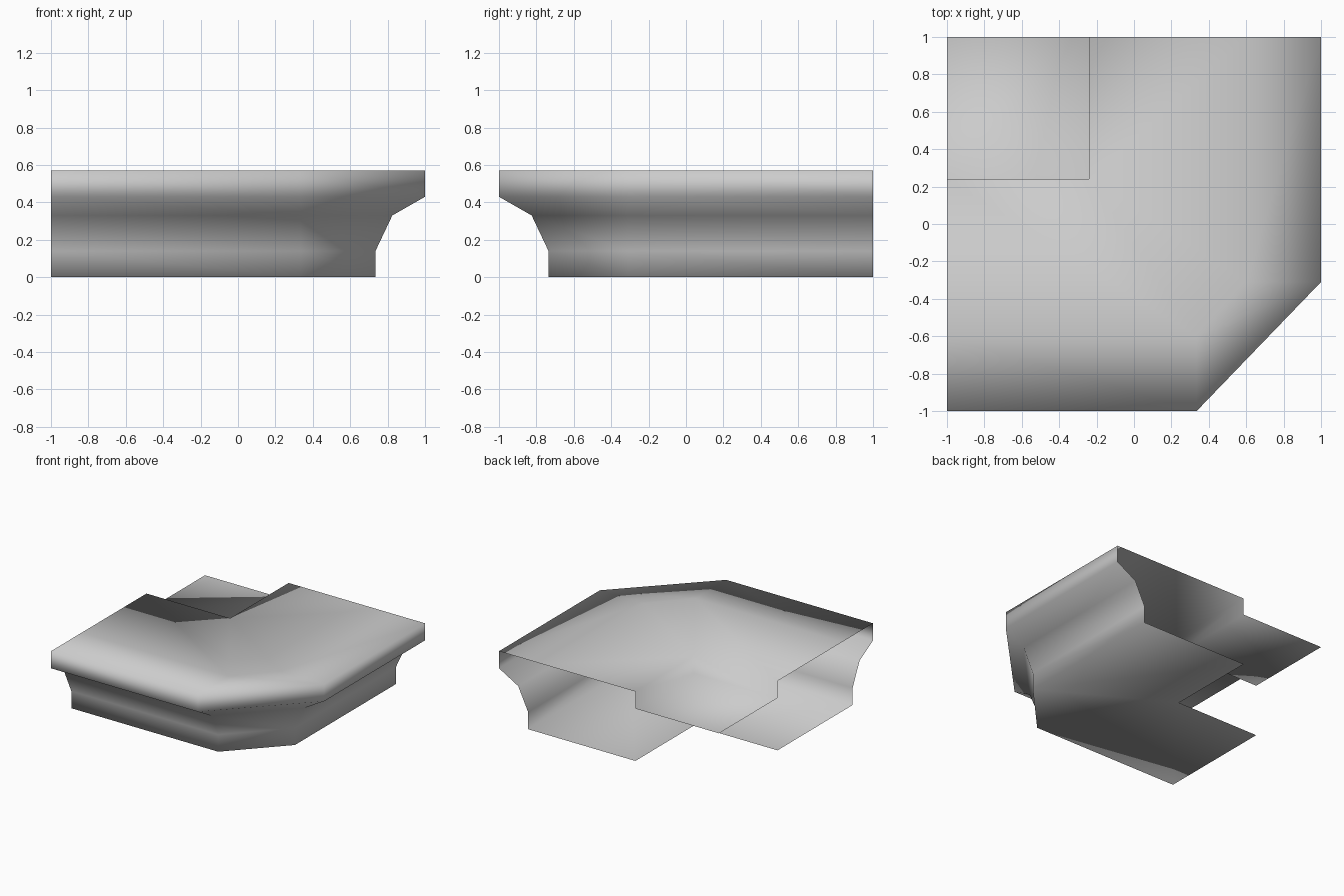
import bpy
import bmesh

cube = bpy.data.objects.get("Cube")
if cube:
    bpy.data.objects.remove(cube, do_unlink=True)

INNER = -0.24            # distance of the inner edge from the centre
CUT_X, CUT_Y = 0.335, -0.31   # where the corner chamfer starts and ends

# Moulding profile: (distance outward, height), from inner lip over the top to the base
profile = [(INNER, 0.43), (INNER, 0.57), (0.6, 0.57), (1, 0.57), (1, 0.43),
           (0.825, 0.33), (0.735, 0.14), (0.735, 0), (INNER, 0)]


def stations(r, z):
    """Points of one profile corner along the front arm, chamfer and side arm."""
    if r == INNER:
        first = second = (r, -r, z)
    else:
        first, second = (CUT_X, -r, z), (r, CUT_Y, z)
    return [(-1, -r, z), first, second, (r, 1, z)]


bm = bmesh.new()
rows = [[bm.verts.new(p) for p in stations(r, z)] for r, z in profile]

# Swept moulding
for upper, lower in zip(rows, rows[1:]):
    for s in range(3):
        bm.faces.new((upper[s], lower[s], lower[s + 1], upper[s + 1]))

# Recessed square ledge in the inner corner
lip = rows[0]
back_corner = bm.verts.new((-1, 1, profile[0][1]))
bm.faces.new((lip[0], lip[1], lip[3], back_corner))

# Join the chamfer points that meet at the inner corner
bmesh.ops.remove_doubles(bm, verts=bm.verts, dist=0.0001)
bmesh.ops.dissolve_degenerate(bm, edges=bm.edges, dist=0.0001)

# Smooth shading, with a crisp mitre across the top
for face in bm.faces:
    face.smooth = True
for edge in bm.edges:
    ends = sorted(edge.verts, key=lambda v: v.co.x)
    on_top = all(v.co.z > 0.56 for v in ends)
    if on_top and abs(ends[0].co.x - INNER) < 0.01 and abs(ends[1].co.x - CUT_X) < 0.01:
        edge.smooth = False

mesh = bpy.data.meshes.new("corner_moulding")
bm.to_mesh(mesh)
bm.free()

# Plain grey
grey = bpy.data.materials.new("light_grey")
grey.use_nodes = True
colour = (0.6, 0.6, 0.6, 1)
grey.diffuse_color = colour
grey.node_tree.nodes["Principled BSDF"].inputs["Base Color"].default_value = colour
mesh.materials.append(grey)

moulding = bpy.data.objects.new("corner_moulding", mesh)
bpy.context.collection.objects.link(moulding)
